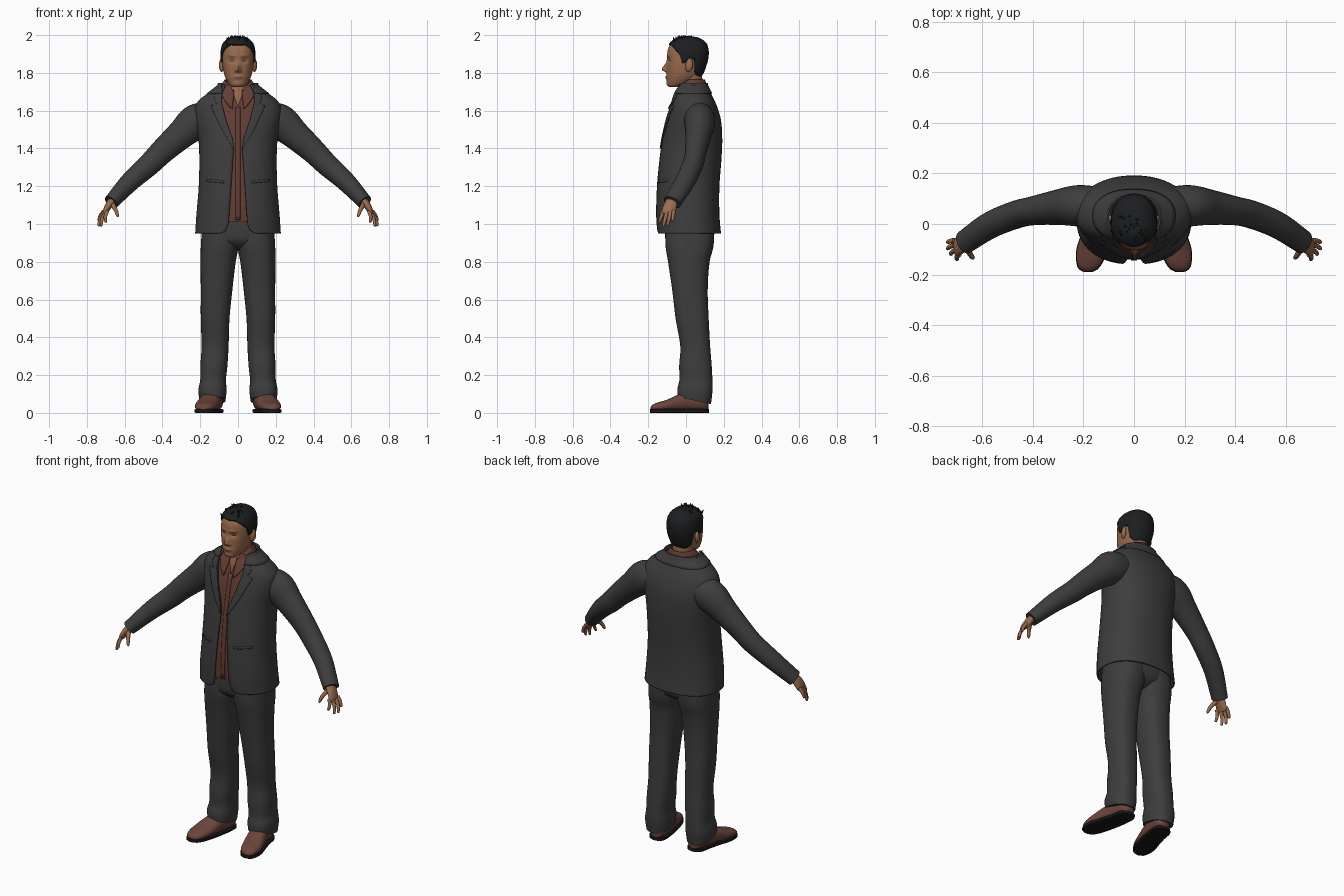
import bpy, bmesh, math, random
from mathutils import Vector

if "Cube" in bpy.data.objects:
    bpy.data.objects.remove(bpy.data.objects["Cube"])
random.seed(4)


def mat(name, r, g, b):
    m = bpy.data.materials.new(name)
    m.diffuse_color = (r, g, b, 1)
    m.use_nodes = True
    m.node_tree.nodes["Principled BSDF"].inputs["Base Color"].default_value = m.diffuse_color
    return m


SUIT = mat("charcoal cloth", .047, .047, .047)
SHIRT = mat("rust shirt", .125, .046, .034)
LEATHER = mat("brown leather", .15, .058, .043)
SOLE = mat("black rubber", .009, .009, .009)
SKIN = mat("skin", .32, .145, .075)
LIP = mat("lip and brow", .21, .085, .05)
HAIR = mat("black hair", .012, .013, .014)
EYE = mat("dark eye", .05, .025, .018)


def look(table, k, smooth=True):
    """Interpolate the rows of a table keyed by the first column."""
    n = len(table)
    if k <= table[0][0]:
        return list(table[0][1:])
    if k >= table[-1][0]:
        return list(table[-1][1:])
    i = next(j for j in range(n - 1) if table[j][0] <= k <= table[j + 1][0])
    a, b = table[i], table[i + 1]
    p, q = table[max(i - 1, 0)], table[min(i + 2, n - 1)]
    h = b[0] - a[0]
    t = (k - a[0]) / h
    if not smooth:
        return [u + (v - u) * t for u, v in zip(a[1:], b[1:])]
    out = []
    for c in range(1, len(a)):
        ma = (b[c] - p[c]) / (b[0] - p[0]) * h
        mb = (q[c] - a[c]) / (q[0] - a[0]) * h
        out.append(a[c] * (2*t**3 - 3*t*t + 1) + ma * (t**3 - 2*t*t + t)
                   + b[c] * (3*t*t - 2*t**3) + mb * (t**3 - t*t))
    return out


def steps(a, b, n):
    return [a + (b - a) * i / n for i in range(n + 1)]


def oval(rx, yf, yb, a, n=2.3):
    """Point on a rounded cross-section; angle 0 is the front."""
    s, c = math.sin(a), math.cos(a)
    return (rx * math.copysign(abs(s) ** (2 / n), s),
            (yf + yb) / 2 - (yb - yf) / 2 * math.copysign(abs(c) ** (2 / n), c))


def skin_rows(name, rows, mats, closed=True, caps=True, mirror=False, thick=0, rule=None):
    """Join rows of points into a smooth surface."""
    bm = bmesh.new()
    vs = [[bm.verts.new(p) for p in r] for r in rows]
    n = len(rows[0])
    for r, s in zip(vs, vs[1:]):
        for i in range(n if closed else n - 1):
            j = (i + 1) % n
            bm.faces.new((r[i], r[j], s[j], s[i]))
    if closed and caps:
        bm.faces.new(vs[0][::-1])
        bm.faces.new(vs[-1])
    bmesh.ops.recalc_face_normals(bm, faces=bm.faces)
    if rule:
        for f in bm.faces:
            f.material_index = rule(f.calc_center_median())
    me = bpy.data.meshes.new(name)
    bm.to_mesh(me)
    bm.free()
    for m in mats:
        me.materials.append(m)
    ob = bpy.data.objects.new(name, me)
    bpy.context.collection.objects.link(ob)
    if thick:
        md = ob.modifiers.new("thickness", 'SOLIDIFY')
        md.thickness, md.offset = thick, 0
    if mirror:
        ob.modifiers.new("mirror", 'MIRROR')
    bpy.context.view_layer.objects.active = ob
    ob.select_set(True)
    bpy.ops.object.shade_smooth_by_angle(angle=math.radians(45))
    ob.select_set(False)
    return ob


def tube(name, path, m, seg=20, sub=4):
    """Mirrored limb along (x, y, z, radius across, radius through)."""
    keyed = [(i,) + p for i, p in enumerate(path)]
    pts = [look(keyed, k) for k in steps(0, len(path) - 1, sub * (len(path) - 1))]
    rows = []
    for i, p in enumerate(pts):
        t = (Vector(pts[min(i + 1, len(pts) - 1)][:3]) - Vector(pts[max(i - 1, 0)][:3])).normalized()
        u = (Vector((0, 1, 0)) - t * t.y).normalized()
        v = t.cross(u)
        rows.append([Vector(p[:3]) + u * p[3] * math.cos(a) + v * p[4] * math.sin(a)
                     for a in steps(0, 2 * math.pi, seg)[:-1]])
    skin_rows(name, rows, [m], mirror=True)


FULL = steps(0, 2 * math.pi, 40)[:-1]

# Jacket body: open-fronted shell
COAT = [(.95, .222, -.15, .18), (1.05, .215, -.155, .172), (1.2, .203, -.15, .172),
        (1.35, .2, -.135, .183), (1.45, .205, -.12, .187), (1.55, .222, -.10, .18),
        (1.62, .222, -.08, .16), (1.66, .195, -.07, .142), (1.70, .14, -.06, .122), (1.735, .095, -.05, .105)]
GAP = [(.95, .09), (.965, .062), (1.0, .05), (1.2, .036), (1.4, .022), (1.45, .03),
       (1.55, .065), (1.65, .09), (1.7, .085), (1.735, .065)]


def shell_rows(zs, gap, inset=0, seg=64):
    rows = []
    for z in zs:
        rx, yf, yb = look(COAT, z)
        a0 = math.asin((gap(z) / rx) ** 1.15)
        rows.append([oval(rx - inset, yf + inset, yb - inset, a) + (z,)
                     for a in steps(a0, 2 * math.pi - a0, seg)])
    return rows


def chest_y(x, z):
    rx, yf, yb = look(COAT, z)
    return (yf + yb) / 2 - (yb - yf) / 2 * (1 - min(abs(x) / rx, 1) ** 2.3) ** (1 / 2.3)


def gap(z):
    return look(GAP, z, False)[0]


skin_rows("jacket_body", shell_rows([.95, .957, .965, .98] + steps(1.0, 1.735, 40), gap),
          [SUIT], closed=False, thick=.01)
skin_rows("shirt", shell_rows(steps(1.01, 1.735, 40), lambda z: .0005 + max(0, z - 1.63) * .4, .014),
          [SHIRT], closed=False)
skin_rows("shirt_placket", [[(x, chest_y(x, z) + .011, z) for x in (-.012, 0, .012)]
                            for z in steps(1.02, 1.62, 20)], [SHIRT], closed=False, thick=.003)

# Lapels, jacket collar and pocket welts
LAPEL = [(1.40, .025), (1.5, .085), (1.6, .132), (1.625, .143), (1.63, .108), (1.66, .128), (1.70, .11)]
rows = [[(x, chest_y(x, z) - .008, z) for x in steps(gap(z) - .002, look(LAPEL, z, False)[0], 6)]
        for z in sorted(steps(1.40, 1.70, 24) + [1.625, 1.63])]
skin_rows("lapel", rows, [SUIT], closed=False, thick=.007, mirror=True)
skin_rows("jacket_collar", shell_rows(steps(1.69, 1.745, 5), lambda z: .08, -.008), [SUIT],
          closed=False, thick=.008)
skin_rows("pocket_welt", [[(x, chest_y(x, z + .1 * (x - .07)) - .006, z + .1 * (x - .07))
                           for x in steps(.075, .165, 8)] for z in (1.215, 1.228)],
          [SUIT], closed=False, thick=.005, mirror=True)

# Sleeves
tube("sleeve", [(.13, .065, 1.565, .08, .08), (.22, .072, 1.54, .082, .095), (.30, .066, 1.475, .07, .078),
                (.40, .052, 1.385, .057, .066), (.47, .036, 1.315, .055, .06),
                (.57, -.005, 1.225, .053, .052), (.672, -.073, 1.115, .048, .04)], SUIT, 28, 6)

# Hands: palm, fingers, thumb
tube("palm", [(.655, -.068, 1.135, .028, .022), (.68, -.08, 1.105, .034, .02),
              (.70, -.091, 1.07, .037, .015), (.707, -.094, 1.052, .03, .009)], SKIN)
FINGERS = [((.692, -.12, 1.07), (.70, -.141, 1.01)), ((.703, -.102, 1.062), (.725, -.12, .988)),
           ((.71, -.083, 1.062), (.738, -.098, .99)), ((.71, -.065, 1.07), (.738, -.072, 1.015))]
for i, (a, b) in enumerate(FINGERS):
    m = tuple((p + q) / 2 for p, q in zip(a, b))
    m = (m[0] + .006, m[1], m[2])
    e = tuple(p + (q - p) * .94 for p, q in zip(m, b))
    tube("finger_%d" % (i + 1), [a + (.0105, .0105), m + (.0095, .0095), e + (.007, .007), b + (.002, .002)],
         SKIN, 10, 3)
tube("thumb", [(.668, -.085, 1.11, .014, .014), (.648, -.12, 1.075, .011, .011),
               (.638, -.134, 1.045, .008, .008), (.636, -.137, 1.037, .002, .002)], SKIN, 10, 3)

# Trousers: legs and hips
LEG = [(.06, .066, .204, -.045, .132), (.12, .06, .21, -.045, .14), (.17, .064, .2, -.035, .14),
       (.25, .056, .199, -.036, .136), (.35, .05, .193, -.03, .128), (.5, .045, .197, -.055, .12),
       (.65, .03, .197, -.073, .115), (.8, .012, .198, -.095, .125), (.88, -.004, .197, -.108, .145),
       (.98, -.015, .19, -.11, .15)]
rows = []
for z in steps(.06, .98, 46):
    xi, xo, yf, yb = look(LEG, z)
    tilt = max(0, 1 - (z - .06) / .12) * .22
    row = []
    for a in FULL:
        x, y = oval((xo - xi) / 2, yf, yb, a, 2.4)
        row.append((x + (xi + xo) / 2, y, z + .02 * tilt - tilt * (y - .05)))
    rows.append(row)
skin_rows("trouser_leg", rows, [SUIT], mirror=True)
HIPS = [(.865, .06, -.05, .08), (.9, .15, -.1, .135), (.95, .19, -.112, .15), (1.06, .185, -.11, .15)]
skin_rows("trouser_hips", [[oval(*look(HIPS, z), a) + (z,) for a in FULL] for z in steps(.865, 1.06, 10)], [SUIT])

# Shoes: y, centre x, half width, height
SHOE = [(-.188, .182, .012, .03), (-.178, .181, .034, .042), (-.15, .176, .05, .055), (-.1, .167, .059, .07),
        (-.04, .151, .057, .098), (.03, .135, .053, .118), (.09, .128, .048, .11), (.112, .126, .034, .09),
        (.12, .126, .012, .07)]


def shoe_rows(extra, top, low, n):
    rows = []
    for y in [-.188, -.184] + steps(-.178, .112, 24) + [.117, .12]:
        cx, hw, h = look(SHOE, y)
        h = top or h
        rows.append([(cx + x, y * (1 + extra), low + (h - low) / 2 + v) for x, v in
                     (oval(hw + extra * .15, (low - h) / 2, (h - low) / 2, a, n) for a in FULL)])
    return rows


skin_rows("shoe_upper", shoe_rows(0, 0, .008, 2.3), [LEATHER], mirror=True)
skin_rows("shoe_sole", shoe_rows(.015, .02, 0, 8), [SOLE], mirror=True)

# Neck and shirt collar
NECK = [(1.58, .09, -.05, .1), (1.66, .068, -.045, .09), (1.72, .058, -.033, .088), (1.8, .06, -.03, .085)]
skin_rows("neck", [[oval(*look(NECK, z), a, 2) + (z,) for a in FULL] for z in steps(1.58, 1.8, 12)], [SKIN])
rows = []
for t in steps(0, 1, 6):
    row = []
    for a in steps(.3, 2 * math.pi - .3, 48):
        f = max(0, math.cos(a)) ** 2
        p = Vector(oval(.068, -.042, .097, a, 2) + (1.765 - .065 * f,))
        q = Vector(oval(.1, -.1, .117, a, 2) + (1.71 - .11 * f,))
        row.append(p.lerp(q, t))
    rows.append(row)
skin_rows("shirt_collar", rows, [SHIRT], closed=False, thick=.005)

# Head with modelled nose, eye sockets, brow and lips
HEAD = [(1.725, .026, -.088, -.03), (1.732, .038, -.097, -.01), (1.75, .053, -.1, .03), (1.775, .067, -.102, .065),
        (1.80, .075, -.102, .085), (1.84, .082, -.102, .1), (1.88, .085, -.1, .11), (1.92, .083, -.097, .11),
        (1.95, .073, -.083, .1), (1.97, .052, -.058, .075), (1.978, .032, -.035, .05), (1.981, .008, 0, .02)]


def bump(x, z, cx, cz, sx, sz):
    return math.exp(-((abs(x) - cx) / sx) ** 2 - ((z - cz) / sz) ** 2)


def head_point(z, a):
    x, y = oval(*look(HEAD, z), a, 2.2)
    if math.cos(a) > 0:
        y -= .026 * bump(x, z, 0, 1.816, .013, .03 if z > 1.816 else .01)
        y -= .005 * bump(x, z, .013, 1.809, .007, .008)
        y += .010 * bump(x, z, .033, 1.865, .016, .012)
        y -= .004 * bump(x, z, .028, 1.888, .025, .008)
        y -= .007 * bump(x, z, 0, 1.776, .024, .011)
        y -= .004 * bump(x, z, 0, 1.745, .025, .012)
    return Vector((x, y, z))


def face_colour(c):
    if c.y > -.06:
        return 0
    x = abs(c.x)
    if x < .025 and abs(c.z - 1.776) < .007 or .016 < x < .054 and abs(c.z - 1.887) < .004:
        return 1
    return 2 if .022 < x < .045 and abs(c.z - 1.865) < .003 else 0


skin_rows("head", [[head_point(z, a) for a in steps(0, 2 * math.pi, 96)[:-1]]
                   for z in steps(1.725, 1.98, 90)], [SKIN, LIP, EYE], rule=face_colour)

# Ears
skin_rows("ear", [[(.087 + .013 * math.cos(t) + .25 * (.02 * math.sin(t) * math.cos(a)),
                    .016 + .02 * math.sin(t) * math.cos(a) - .1 * .034 * math.sin(t) * math.sin(a) * -1,
                    1.84 + .036 * math.sin(t) * math.sin(a)) for a in steps(0, 2 * math.pi, 16)[:-1]]
                  for t in steps(.08, 3.06, 10)], [SKIN], mirror=True)

# Hair cap following a hairline, keyed by angle from the front
LINE = [(0, 1.944), (.5, 1.946), (.9, 1.925), (1.2, 1.90), (1.38, 1.85), (1.55, 1.85), (1.68, 1.88),
        (1.92, 1.865), (2.1, 1.80), (2.5, 1.775), (3.15, 1.77)]
rows = []
for t in steps(0, 1, 24):
    row = []
    for a in steps(0, 2 * math.pi, 72)[:-1]:
        z0 = look(LINE, min(a, 2 * math.pi - a), False)[0]
        p = head_point(z0 + (1.981 - z0) * math.sin(t * math.pi / 2), a)
        off = (-.003 if t == 0 else .007 + .006 * t) + random.uniform(-.001, .001)
        p += (p - Vector((0, .005, 1.86))).normalized() * off
        row.append(p)
    rows.append(row)
skin_rows("hair", rows, [HAIR])

# Short tufts over the crown
for i in range(26):
    x, y = random.uniform(-.058, .058), random.uniform(-.075, .05)
    base = Vector((x, y, 1.99 - 5.5 * x * x - 4.5 * max(0, -y - .01) ** 2 * 1.3))
    tip = base + Vector((x * .15, -.008, min(.014, 2.0 - base.z)))
    ring = [base + Vector((.009 * math.cos(a), .009 * math.sin(a), -.008)) for a in steps(0, 6.2832, 5)[:-1]]
    skin_rows("hair_tuft_%d" % (i + 1), [ring, [tip + (q - base) * .1 for q in ring]], [HAIR])
